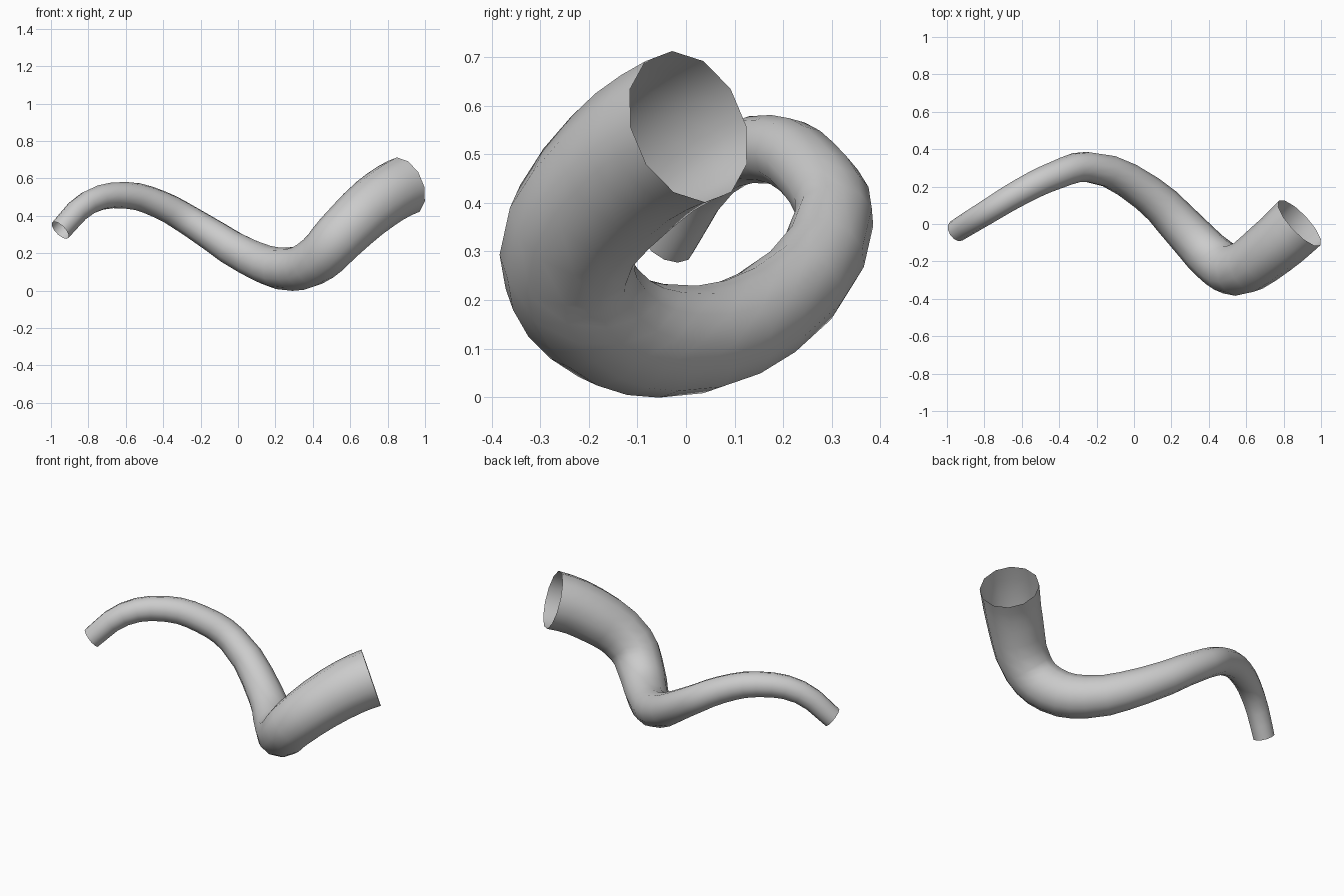
import bpy
from mathutils import Vector

if "Cube" in bpy.data.objects:
    bpy.data.objects.remove(bpy.data.objects["Cube"])

# centreline of the winding pipe: x, y, z, radius
path = [
    (-0.95, -0.038, 0.323, 0.060),
    (-0.80, 0.055, 0.470, 0.065),
    (-0.60, 0.175, 0.510, 0.071),
    (-0.42, 0.260, 0.462, 0.076),
    (-0.25, 0.305, 0.368, 0.082),
    (0.07, 0.165, 0.173, 0.100),
    (0.29, -0.050, 0.116, 0.117),
    (0.43, -0.190, 0.172, 0.129),
    (0.54, -0.244, 0.285, 0.140),
    (0.735, -0.130, 0.465, 0.155),
    (0.885, 0.005, 0.557, 0.163),
]

curve = bpy.data.curves.new("winding_pipe", "CURVE")
curve.dimensions = "3D"
curve.resolution_u = 3
curve.bevel_depth = 1.0          # real radius comes from each point
curve.bevel_resolution = 4       # 12-sided section
curve.use_fill_caps = False      # open at both ends

spline = curve.splines.new("BEZIER")
spline.bezier_points.add(len(path) - 1)
for bp, (x, y, z, r) in zip(spline.bezier_points, path):
    bp.co = (x, y, z)
    bp.radius = r
    bp.handle_left_type = bp.handle_right_type = "AUTO"

# end directions set the tilt of the two openings
for index, direction in ((0, (0.64, 0.42, 0.64)), (-1, (0.70, 0.65, 0.30))):
    bp = spline.bezier_points[index]
    step = Vector(direction).normalized() * 0.07
    bp.handle_left_type = bp.handle_right_type = "FREE"
    bp.handle_left = bp.co - step
    bp.handle_right = bp.co + step
spline.use_smooth = True

# turn the swept curve into a smooth mesh
pipe = bpy.data.objects.new("winding_pipe", curve)
bpy.context.collection.objects.link(pipe)
bpy.context.view_layer.objects.active = pipe
pipe.select_set(True)
bpy.context.view_layer.update()
bpy.ops.object.convert(target="MESH")
bpy.ops.object.shade_smooth()
